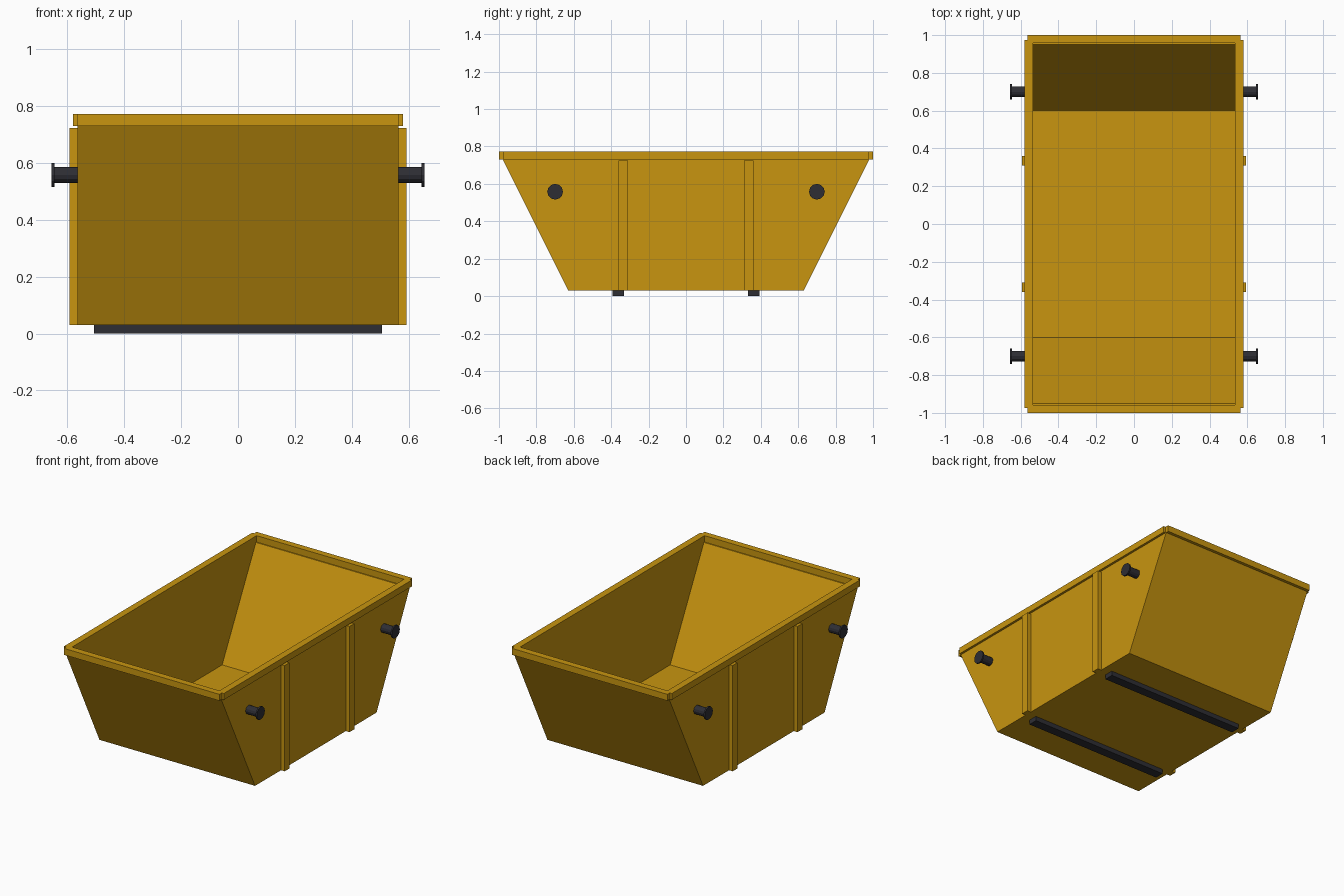
import bpy
import bmesh
from math import pi
from mathutils import Matrix

cube = bpy.data.objects.get("Cube")
if cube:
    bpy.data.objects.remove(cube, do_unlink=True)


def material(name, colour):
    mat = bpy.data.materials.new(name)
    mat.use_nodes = True
    mat.diffuse_color = colour
    mat.node_tree.nodes["Principled BSDF"].inputs["Base Color"].default_value = colour
    return mat


YELLOW = material("mustard yellow", (0.58, 0.30, 0.005, 1))
DARK = material("dark steel", (0.027, 0.027, 0.034, 1))
CORNERS = [(1, 1), (-1, 1), (-1, -1), (1, -1)]


def finish(name, bm, mat):
    bmesh.ops.recalc_face_normals(bm, faces=bm.faces)
    mesh = bpy.data.meshes.new(name)
    bm.to_mesh(mesh)
    bm.free()
    mesh.materials.append(mat)
    obj = bpy.data.objects.new(name, mesh)
    bpy.context.collection.objects.link(obj)
    return obj


def box(name, centre, size, mat):
    bm = bmesh.new()
    bmesh.ops.create_cube(bm, size=1, matrix=Matrix.Translation(centre) @ Matrix.Diagonal((*size, 1)))
    return finish(name, bm, mat)


def cylinder_x(bm, x0, x1, y, z, radius):
    place = Matrix.Translation(((x0 + x1) / 2, y, z)) @ Matrix.Rotation(pi / 2, 4, "Y")
    bmesh.ops.create_cone(bm, cap_ends=True, segments=12, radius1=radius, radius2=radius,
                          depth=abs(x1 - x0), matrix=place)


# Open hull: outer and inner shells with sloping ends
bm = bmesh.new()
levels = [(0.565, 0.63, 0.03), (0.565, 0.98, 0.73), (0.535, 0.95, 0.73), (0.535, 0.60, 0.06)]
rings = [[bm.verts.new((sx * x, sy * y, z)) for sx, sy in CORNERS] for x, y, z in levels]
for low, high in zip(rings, rings[1:]):
    for i in range(4):
        j = (i + 1) % 4
        bm.faces.new((low[i], low[j], high[j], high[i]))
bm.faces.new(rings[0])
bm.faces.new(rings[-1])
finish("hull", bm, YELLOW)

# Rim frame with notched outer corners
bm = bmesh.new()
flat = []
notch = [(0.58, 0.975), (0.565, 0.975), (0.565, 1.0)]
inner, outer = [], []
for sx, sy in CORNERS:
    inner.append(bm.verts.new((sx * 0.535, sy * 0.957, 0.73)))
    points = notch if sx * sy > 0 else notch[::-1]
    outer.append([bm.verts.new((sx * x, sy * y, 0.73)) for x, y in points])
for i in range(4):
    j = (i + 1) % 4
    flat.append(bm.faces.new([inner[i]] + outer[i]))
    flat.append(bm.faces.new((inner[i], outer[i][-1], outer[j][0], inner[j])))
raised = bmesh.ops.extrude_face_region(bm, geom=flat, use_keep_orig=True)
bmesh.ops.translate(bm, vec=(0, 0, 0.042),
                    verts=[g for g in raised["geom"] if isinstance(g, bmesh.types.BMVert)])
finish("rim", bm, YELLOW)

# Side ribs and lifting pins
for sx, side in ((1, "left"), (-1, "right")):
    for sy, end in ((-1, "front"), (1, "back")):
        box(f"{side}_{end}_rib", (sx * 0.576, sy * 0.336, 0.377), (0.032, 0.05, 0.694), YELLOW)
        bm = bmesh.new()
        cylinder_x(bm, sx * 0.55, sx * 0.647, sy * 0.70, 0.558, 0.028)
        cylinder_x(bm, sx * 0.646, sx * 0.656, sy * 0.70, 0.558, 0.042)
        finish(f"{side}_{end}_lifting_pin", bm, DARK)

# Skids under the floor
for sy, end in ((-1, "front"), (1, "back")):
    box(f"{end}_skid", (0, sy * 0.362, 0.015), (1.014, 0.062, 0.03), DARK)
